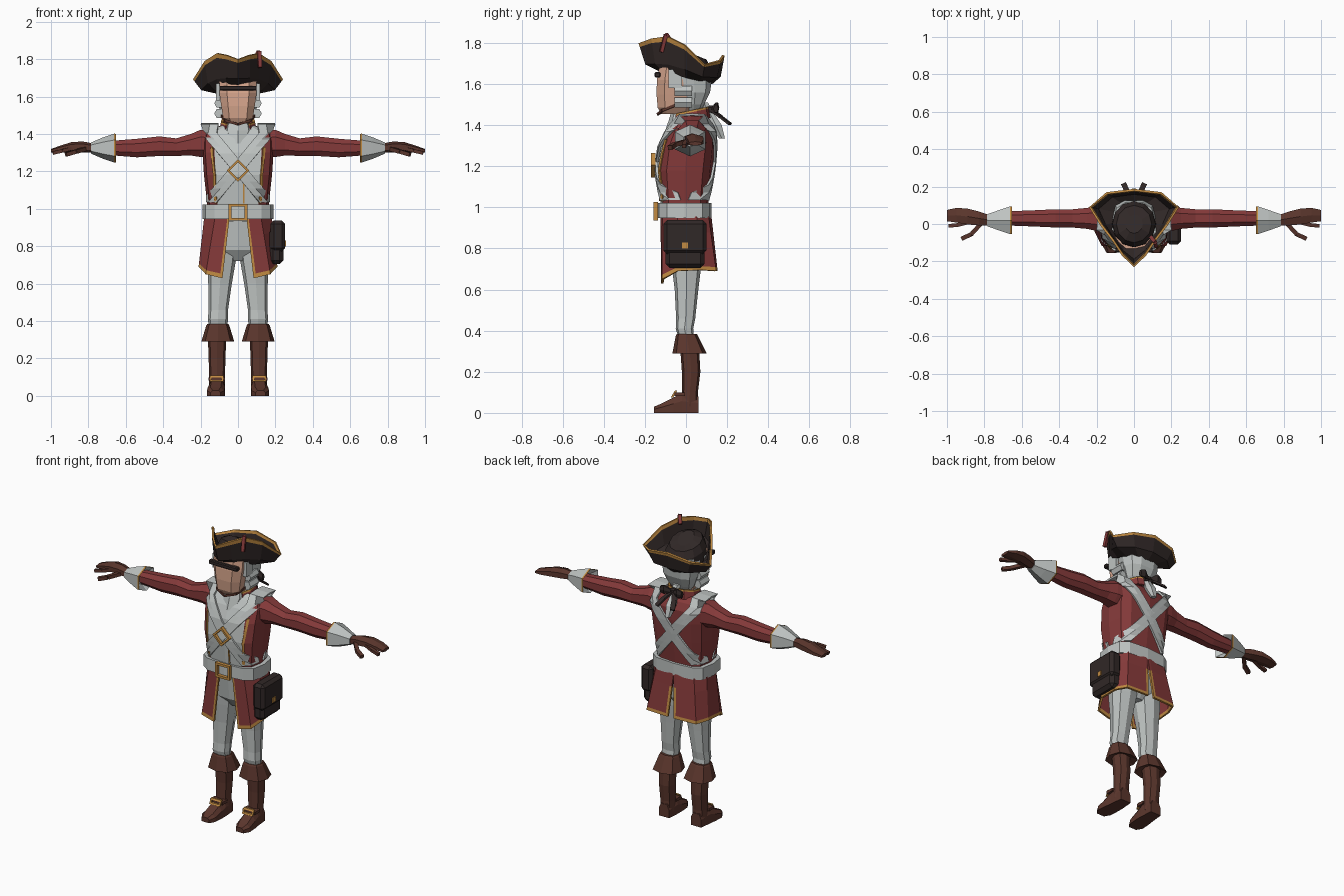
import bpy, bmesh, math
from mathutils import Vector as V
from mathutils.bvhtree import BVHTree

if "Cube" in bpy.data.objects:
    bpy.data.objects.remove(bpy.data.objects["Cube"])

COLORS = {"red": (.235, .042, .042), "white": (.52, .55, .54), "gold": (.54, .26, .055),
          "brown": (.105, .037, .026), "black": (.030, .021, .020), "skin": (.68, .38, .265)}
MATS = {}
for cname, c in COLORS.items():
    MATS[cname] = bpy.data.materials.new(cname)
    MATS[cname].diffuse_color = (*c, 1)


def build(name, bm, mats, mirror=False, thick=0):
    bmesh.ops.recalc_face_normals(bm, faces=bm.faces)
    me = bpy.data.meshes.new(name)
    bm.to_mesh(me)
    bm.free()
    ob = bpy.data.objects.new(name, me)
    bpy.context.collection.objects.link(ob)
    for m in mats.split():
        me.materials.append(MATS[m])
    if thick:
        s = ob.modifiers.new("thickness", "SOLIDIFY")
        s.thickness = thick
        s.offset = 0
    if mirror:
        ob.modifiers.new("mirror", "MIRROR")
    return ob


def loft(name, rings, mats, rule=None, mirror=False, caps=True, closed=True, cyclic=False, thick=0):
    """Skin a list of equal-length point loops; rule(row, column, centre) picks the colour."""
    bm = bmesh.new()
    vs = [[bm.verts.new(p) for p in r] for r in rings]
    n, m = len(rings[0]), len(rings)
    for i in range(m if cyclic else m - 1):
        for j in range(n if closed else n - 1):
            a, b, k = vs[i], vs[(i + 1) % m], (j + 1) % n
            f = bm.faces.new((a[j], a[k], b[k], b[j]))
            if rule:
                f.material_index = rule(i, j, f.calc_center_median())
    if caps and closed and not cyclic:
        bm.faces.new(vs[0])
        bm.faces.new(vs[-1])
    return build(name, bm, mats, mirror, thick)


def oval(c, u, v, n=8, p=1.0, turn=0.0):
    pts = []
    for k in range(n):
        a = 2 * math.pi * (k + turn) / n
        f = lambda t: math.copysign(abs(t) ** p, t) if abs(t) > 1e-6 else 0
        pts.append(V(c) + V(u) * f(math.cos(a)) + V(v) * f(math.sin(a)))
    return pts


def flat(x, y0, y1, z, w, n=8, p=.75, turn=0.0):      # horizontal section
    return oval((x, (y0 + y1) / 2, z), (w, 0, 0), (0, (y1 - y0) / 2, 0), n, p, turn)


def across(x, y, z, ry, rz, n=8, p=.85):              # section facing along x
    return oval((x, y, z), (0, ry, 0), (0, 0, rz), n, p, .5)


def box(name, c, s, mat, bevel=0, mirror=False):
    bm = bmesh.new()
    bmesh.ops.create_cube(bm, size=1)
    for v in bm.verts:
        v.co = V([v.co[k] * s[k] + c[k] for k in range(3)])
    if bevel:
        bmesh.ops.bevel(bm, geom=bm.edges[:], offset=bevel, segments=1, affect='EDGES')
    return build(name, bm, mat, mirror)


def frame(name, c, w, h, t, depth, diamond=False, lean=0.0, mirror=False):
    rings = []
    for s, d in ((0, 0), (0, -depth), (t, -depth), (t, 0)):
        a, b = w - s, h - s
        q = [(a, 0), (0, b), (-a, 0), (0, -b)] if diamond else [(a, b), (-a, b), (-a, -b), (a, -b)]
        rings.append([V(c) + V((x, d + lean * z, z)) for x, z in q])
    return loft(name, rings, "gold", cyclic=True, mirror=mirror)


def tube(name, pts, rx, rz, mat, mirror=False):
    bm = bmesh.new()
    for a, b in zip(pts, pts[1:]):
        a, b = V(a), V(b)
        d = (b - a).normalized()
        u = d.cross(V((0, 0, 1))).normalized()
        w = u.cross(d)
        ends = [[bm.verts.new(q) for q in oval(e, u * rx, w * rz, 4, 1, .5)] for e in (a, b)]
        for j in range(4):
            k = (j + 1) % 4
            bm.faces.new((ends[0][j], ends[0][k], ends[1][k], ends[1][j]))
        bm.faces.new(ends[0])
        bm.faces.new(ends[1])
    return build(name, bm, mat, mirror)


# Torso: red coat with a white waistcoat front
torso = loft("torso", [flat(0, a, b, z, w, 12, .6) for z, w, a, b in (
    (.93, .160, -.11, .105), (1.03, .165, -.125, .11), (1.18, .182, -.14, .128),
    (1.30, .19, -.125, .14), (1.37, .19, -.095, .14), (1.415, .175, -.065, .12),
    (1.45, .08, -.04, .08))], "red white",
    lambda i, j, c: int(c.y < -.03 and abs(c.x) < .11))
bvh = BVHTree.FromPolygons([v.co for v in torso.data.vertices],
                           [tuple(p.vertices) for p in torso.data.polygons])


def on_torso(x, z, side, off):
    for _ in range(60):
        hit = bvh.ray_cast(V((x, side, z)), V((0, -side, 0)))[0]
        if hit:
            return hit + V((0, side * off, 0))
        x *= .985
    return V((x, 0, z))


# Crossed straps over both shoulders, and gold lapel edges
def strap_run(side):
    return [[on_torso(.155 - .31 * t + h, 1.405 - .37 * t, side, .01) for h in (-.042, 0, .042)]
            for t in [k / 10 for k in range(11)]]


over = [[V((x, y, 1.452 - .06 * abs(y - .03))) for x in (.105, .15, .197)] for y in (-.03, .03, .09)]
loft("cross_strap", strap_run(-1)[::-1] + over + strap_run(1), "white",
     closed=False, mirror=True, thick=.012)
loft("lapel_trim", [[on_torso(x + h, z, -1, .006) for h in (-.006, .006)]
                    for x, z in ((.118, 1.03), (.124, 1.1), (.126, 1.18), (.135, 1.26), (.14, 1.33))],
     "gold", closed=False, mirror=True, thick=.006)
loft("waistcoat_edge", [[on_torso(.03 + h, z, -1, .005) for h in (-.004, .004)]
                        for z in (1.03, 1.08, 1.14)], "gold", closed=False, thick=.005)
frame("chest_buckle", (0, -.148, 1.205), .06, .06, .017, .022, diamond=True)

# Belt with buckle
loft("belt", [flat(0, -.138, .125, z, .19, 12, .6) for z in (.947, 1.022)], "white")
frame("belt_buckle", (0, -.136, .982), .05, .045, .014, .022)

# Coat skirt, open in front and slit behind, with gold hem
cols = [(.045, -.118, .083, -.115, .63), (.056, -.118, .097, -.115, .632), (.12, -.11, .17, -.112, .65),
        (.175, -.04, .205, -.04, .69), (.175, .05, .2, .07, .695), (.13, .105, .17, .142, .69),
        (.016, .118, .036, .148, .69), (.0, .118, .02, .148, .69)]
loft("coat_skirt", [[V((a + (c - a) * t, b + (d - b) * t, .955 + (e - .955) * t))
                     for a, b, c, d, e in cols] for t in (0, .3, .93, 1)], "red gold",
     lambda i, j, c: int(i == 2 or j == 0 or (j == 6 and i > 0)), closed=False, mirror=True, thick=.012)

# Breeches
loft("hips", [flat(0, a, b, z, w, 12) for z, w, a, b in (
    (.72, .05, -.04, .05), (.78, .135, -.085, .085), (.95, .15, -.105, .1))], "white")
loft("breeches_leg", [flat(x, a, b, z, w) for z, x, w, a, b in (
    (.36, .107, .048, -.035, .04), (.41, .107, .054, -.05, .035), (.46, .105, .052, -.048, .045),
    (.60, .096, .063, -.055, .06), (.72, .088, .076, -.07, .075), (.82, .08, .075, -.08, .08))],
    "white", mirror=True)

# Boots with flared cuffs and buckles
loft("boot_shaft", [flat(.112, a, b, z, w) for z, w, a, b in (
    (.03, .042, -.03, .06), (.10, .042, -.02, .058), (.2, .045, -.02, .07), (.34, .05, -.03, .062))],
    "brown", mirror=True)
loft("boot_cuff", [flat(.108, a, b, z, w) for z, w, a, b in (
    (.385, .056, -.045, .052), (.375, .062, -.05, .058), (.29, .088, -.066, .1), (.305, .048, -.025, .065))],
    "brown", mirror=True)
loft("foot", [[V((x + sx * w, y, z)) for sx, z in ((-1, 0), (1, 0), (1, h * .6), (.6, h), (-.6, h), (-1, h * .6))]
              for y, x, w, h in ((.06, .112, .036, .08), (-.02, .113, .043, .095), (-.06, .116, .046, .075),
                                 (-.12, .12, .046, .045), (-.155, .12, .026, .03))], "brown", mirror=True)
box("boot_strap", (.114, -.03, .09), (.088, .05, .018), "brown", mirror=True)
frame("boot_buckle", (.114, -.052, .092), .036, .016, .009, .012, lean=.6, mirror=True)

# Sleeves, cuffs and gloved hands
loft("sleeve", [across(x, .03, z, ry, rz) for x, z, ry, rz in (
    (.13, 1.345, .08, .075), (.20, 1.35, .072, .078), (.25, 1.343, .06, .062), (.33, 1.33, .052, .05),
    (.42, 1.335, .052, .056), (.54, 1.325, .046, .053), (.69, 1.325, .04, .04))], "red", mirror=True)
loft("sleeve_cuff", [across(x, .02, 1.325, ry, rz, 6) for x, ry, rz in (
    (.68, .04, .045), (.652, .084, .076), (.662, .084, .077), (.72, .062, .058), (.785, .036, .03))],
    "white gold", lambda i, j, c: int(i == 1), mirror=True)
loft("hand", [across(x, y, z, ry, rz, 6) for x, y, z, ry, rz in (
    (.77, .02, 1.325, .03, .024), (.83, .03, 1.33, .042, .03), (.89, .04, 1.33, .048, .027),
    (.95, .047, 1.32, .044, .018), (1.0, .045, 1.31, .034, .01))], "brown", mirror=True)
tube("thumb", [(.82, .0, 1.32), (.87, -.055, 1.305), (.92, -.078, 1.29)], .016, .015, "brown", True)
tube("forefinger", [(.88, .01, 1.325), (.94, -.005, 1.31), (.99, -.01, 1.298)], .014, .013, "brown", True)

# Neck, stock and coat collar
loft("neck", [flat(0, -.055, .06, z, .055) for z in (1.40, 1.52)], "skin")
loft("neck_stock", [flat(0, a, b, z, w, 8) for z, w, a, b in (
    (1.35, .04, -.11, .05), (1.42, .075, -.085, .075), (1.455, .066, -.075, .07))], "white")
loft("collar", [[V((r * math.sin(a), .02 - r * math.cos(a), z - .02 * math.cos(a)))
                 for a in [math.radians(d) for d in (42, 75, 110, 145, 180)]]
                for r, z in ((.1, 1.415), (.09, 1.46), (.088, 1.47))],
     "red gold", lambda i, j, c: i, closed=False, mirror=True, thick=.012)

# Head
loft("face", [flat(0, a, b, z, w, 8, .6, .5) for z, w, a, b in (
    (1.455, .06, -.125, .02), (1.485, .083, -.142, .04), (1.55, .094, -.148, .05),
    (1.62, .105, -.146, .05), (1.68, .105, -.135, .05))], "skin")
box("brow", (0, -.139, 1.645), (.2, .028, .026), "black", .005)
tube("chin_strap", [(0, -.138, 1.452), (.068, -.115, 1.472), (.09, -.045, 1.5)], .006, .009, "brown", True)

# Powdered hair with side curls, tied tail and bow
loft("hair", [flat(0, a, b, z, w, 10, .75) for z, w, a, b in (
    (1.46, .055, .01, .07), (1.50, .085, -.01, .09), (1.56, .108, -.03, .12),
    (1.63, .115, -.06, .13), (1.68, .11, -.10, .12))], "white")
for k, z in enumerate((1.51, 1.565)):
    loft("side_curl_%d" % k, [oval((.1, y, z), (.027, 0, 0), (0, 0, .028), 6) for y in (-.055, .03)],
         "white", mirror=True)
loft("sideburn", [[V((x, y, z)) for x in (.095, .118) for y in ((-.085, -.02) if x < .1 else (-.02, -.085))]
                  for z in (1.58, 1.67)], "white", mirror=True)
loft("hair_tail", [flat(0, y - r, y + r, z, r, 6) for z, y, r in (
    (1.51, .085, .025), (1.46, .115, .02), (1.40, .145, .032), (1.335, .175, .016))], "white")
box("bow_knot", (0, .115, 1.475), (.04, .045, .04), "black", .008)
loft("bow_loop", [oval((x, y, z), (0, .012, 0), (0, 0, r), 6) for x, y, z, r in (
    (.01, .13, 1.475, .012), (.045, .15, 1.485, .03), (.075, .145, 1.48, .022))], "black", mirror=True)
tube("bow_end", [(.01, .13, 1.47), (.035, .17, 1.44), (.055, .215, 1.405)], .02, .008, "black", True)

# Three-cornered hat: brim swept up to a gold rim, plus a low crown
half = [V(p) for p in ((0, -.225, 1.80), (.06, -.165, 1.822), (.11, -.09, 1.832), (.175, -.005, 1.79),
                       (.235, .09, 1.695), (.145, .165, 1.715), (0, .182, 1.74))]
flip = lambda p: V((-p.x, p.y, p.z))
rim = half + [flip(p) for p in half[-2:0:-1]]
base = [V((.118 * math.sin(a), -.125 * math.cos(a), 1.635 + .03 * math.cos(a)))
        for a in [math.radians(30 * k) for k in range(12)]]
mid = [V((b.x + .68 * (r.x - b.x), b.y + .68 * (r.y - b.y), b.z + .25 * (r.z - b.z)))
       for b, r in zip(base, rim)]
near = [m.lerp(r, .82) for m, r in zip(mid, rim)]
loft("hat_brim", [base, mid, near, rim], "black gold", lambda i, j, c: int(i == 2), caps=False, thick=.012)
loft("hat_crown", [[V((b.x * s, b.y * s, b.z + h)) for b in base]
                   for s, h in ((1, 0), (.98, .07), (.8, .115), (.4, .13))], "black")
tube("hat_cockade", [(.118, -.12, 1.755), (.113, -.098, 1.842), (.09, -.07, 1.80)], .014, .012, "red")

# Belt pouch on one hip
box("pouch_body", (.205, -.005, .80), (.075, .19, .19), "black", .02)
box("pouch_flap", (.213, -.005, .855), (.078, .21, .165), "black", .018)
box("pouch_clasp", (.253, -.005, .815), (.008, .03, .03), "gold")

for m in bpy.data.materials:
    if m.users and not m.is_grease_pencil:
        m.use_nodes = True
        m.node_tree.nodes["Principled BSDF"].inputs["Base Color"].default_value = m.diffuse_color
